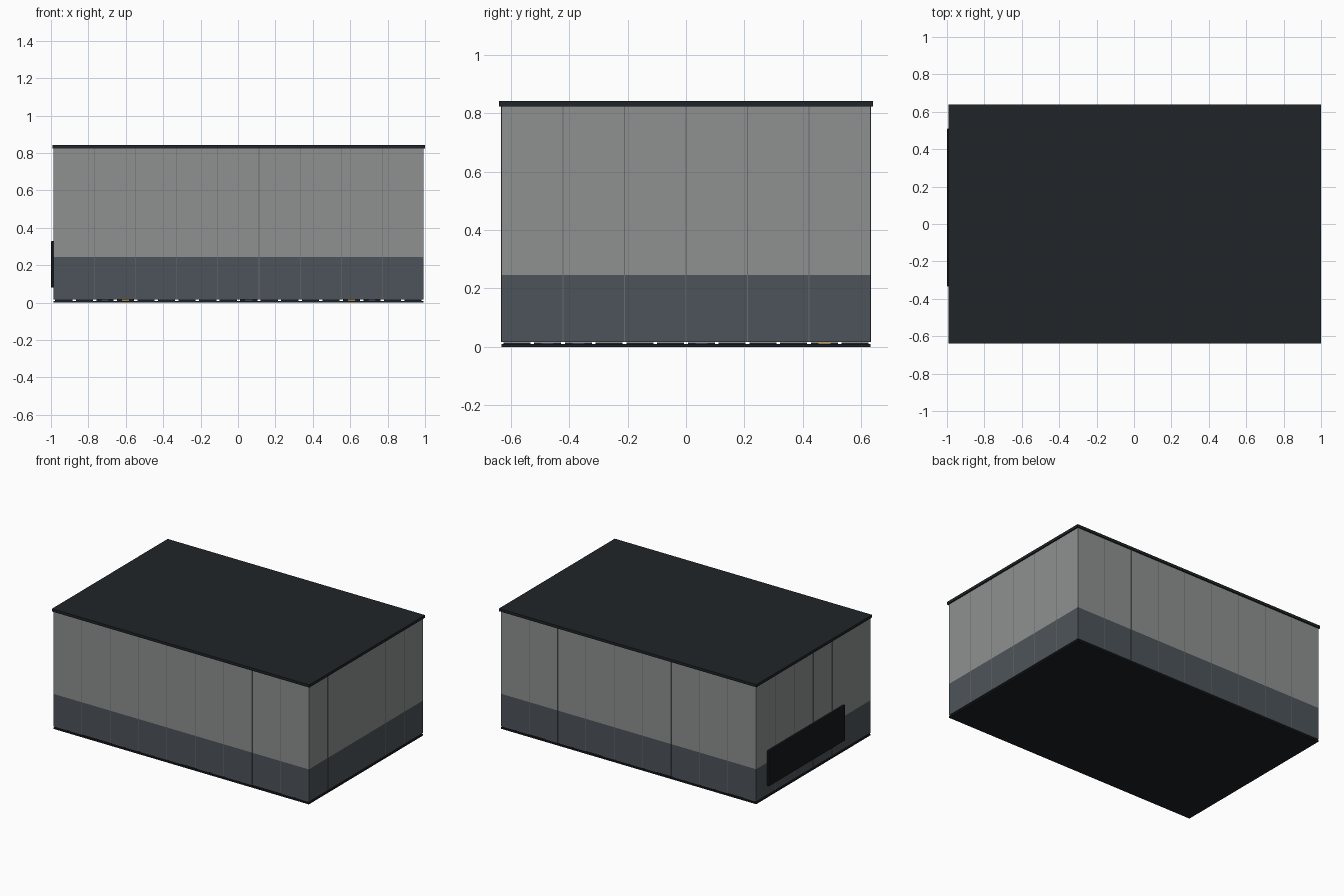
import bpy, bmesh, random
from mathutils import Matrix, Vector

if "Cube" in bpy.data.objects:
    bpy.data.objects.remove(bpy.data.objects["Cube"])

random.seed(4)


def mat(name, r, g, b):
    m = bpy.data.materials.new(name)
    m.diffuse_color = (r, g, b, 1)
    m.use_nodes = True
    m.node_tree.nodes["Principled BSDF"].inputs["Base Color"].default_value = m.diffuse_color
    return m


GREY = mat("wall_grey", 0.27, 0.285, 0.28)
SLATE = mat("wainscot_slate", 0.073, 0.088, 0.10)
SEAM = mat("seam_grey", 0.14, 0.15, 0.155)
ROOF = mat("roof_charcoal", 0.014, 0.018, 0.021)
BLACK = mat("near_black", 0.007, 0.009, 0.011)
FLOOR = mat("floor_dark", 0.011, 0.014, 0.018)
BLUE = mat("fleck_blue", 0.04, 0.06, 0.10)
AMBER = mat("fleck_amber", 0.45, 0.22, 0.03)


def boxes(name, spans, material, bevel=0):
    """One object made of boxes, each given as (x0, x1, y0, y1, z0, z1)."""
    bm = bmesh.new()
    for x0, x1, y0, y1, z0, z1 in spans:
        centre = Vector((x0 + x1, y0 + y1, z0 + z1)) / 2
        size = Matrix.Diagonal((x1 - x0, y1 - y0, z1 - z0, 1))
        bmesh.ops.create_cube(bm, size=1, matrix=Matrix.Translation(centre) @ size)
    me = bpy.data.meshes.new(name)
    bm.to_mesh(me)
    bm.free()
    me.materials.append(material)
    ob = bpy.data.objects.new(name, me)
    bpy.context.collection.objects.link(ob)
    if bevel:
        mod = ob.modifiers.new("bevel", "BEVEL")
        mod.width = bevel
        mod.segments = 2
    return ob


X0, X1, Y = -0.986, 0.991, 0.632      # outer faces of the walls
T = 0.014                             # wall thickness
Z0, ZM, Z1 = 0.017, 0.245, 0.825      # wall base, wainscot top, wall top


def ring(z0, z1):
    """Four wall slabs around the room."""
    return [(X0, X1, -Y, -Y + T, z0, z1), (X0, X1, Y - T, Y, z0, z1),
            (X0, X0 + T, -Y + T, Y - T, z0, z1), (X1 - T, X1, -Y + T, Y - T, z0, z1)]


# Walls in two colour bands
boxes("upper_walls", ring(ZM, Z1), GREY)
boxes("wainscot", ring(Z0, ZM), SLATE)

# Panel seams: nine panels along the long walls, six along the short ones
W, E = 0.0015, 0.0008
seams = []
for i in range(1, 9):
    x = X0 + (X1 - X0) * i / 9
    for y in (-Y, Y - T):
        seams.append((x - W, x + W, y - E, y + T + E, Z0, Z1))
for i in range(1, 6):
    y = -Y + 2 * Y * i / 6
    for x in (X0, X1 - T):
        seams.append((x - E, x + T + E, y - W, y + W, Z0, Z1))
boxes("panel_seams", seams, SEAM)

# Overhanging roof slab and floor slab
boxes("roof", [(-0.993, 1.0, -0.64, 0.64, 0.823, 0.842)], ROOF)
boxes("floor", [(X0, X1, -Y, Y, 0, 0.010)], FLOOR)

# Dark wall panel set into the left wall
boxes("left_wall_panel", [(-1.0, -0.965, -0.335, 0.51, 0.08, 0.33)], BLACK, 0.006)

# Flat floor tiles and coloured flecks glimpsed in the gap under the walls
NX, NY = 18, 12
tiles = {"floor_tiles": [], "blue_flecks": [], "amber_flecks": []}
for i in range(NX):
    for j in range(NY):
        cx = X0 + (X1 - X0) * (i + 0.5) / NX
        cy = -Y + 2 * Y * (j + 0.5) / NY
        kind = random.choices(list(tiles), (6, 2, 1))[0]
        h = 0.046 if kind == "floor_tiles" else 0.022
        tiles[kind].append((cx - h, cx + h, cy - h, cy + h, 0.0095, 0.0155))
for (name, spans), m in zip(tiles.items(), (FLOOR, BLUE, AMBER)):
    boxes(name, spans, m)
